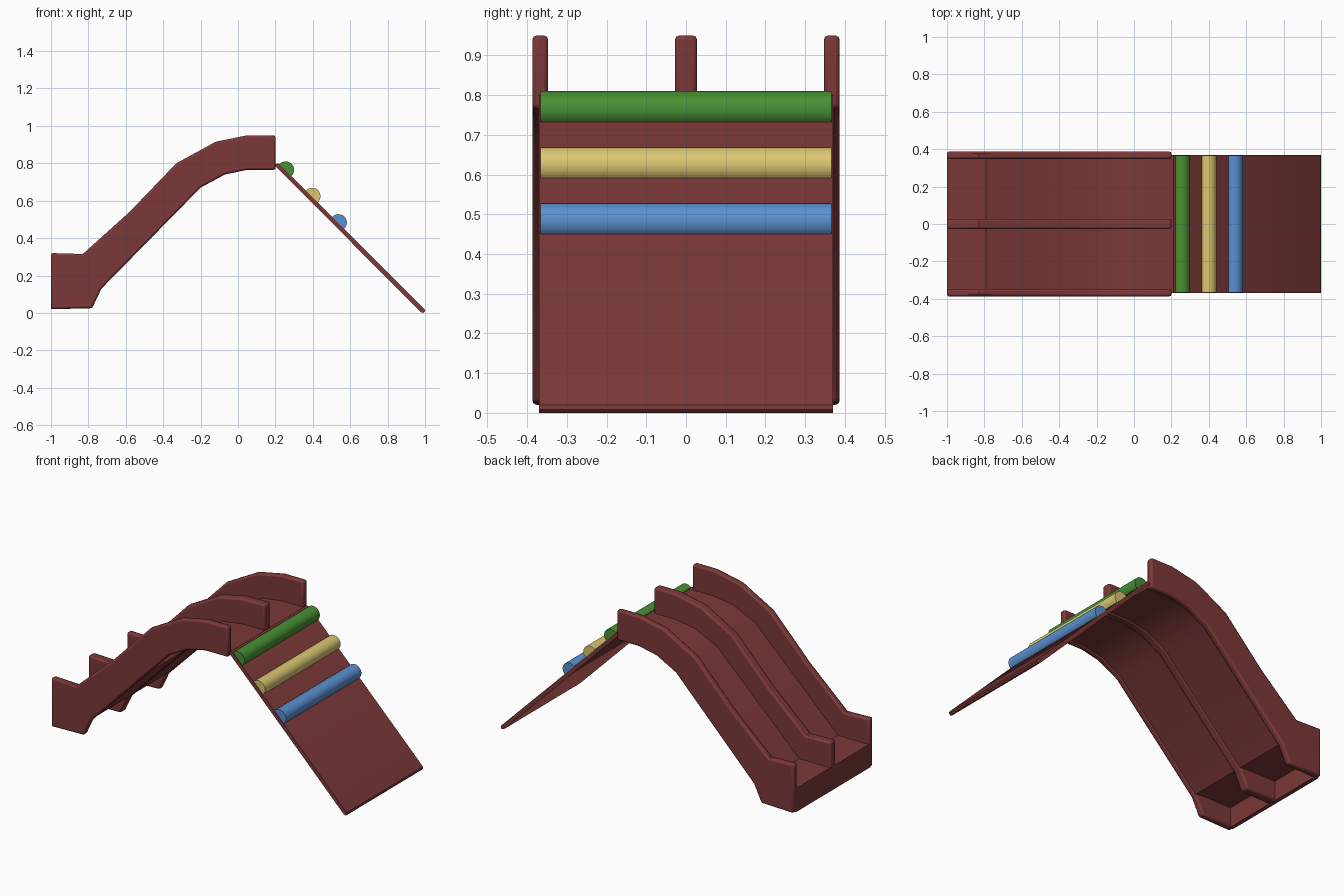
import bpy, bmesh, math

if "Cube" in bpy.data.objects:
    bpy.data.objects.remove(bpy.data.objects["Cube"])


def material(name, rgb):
    m = bpy.data.materials.new(name)
    m.diffuse_color = (*rgb, 1)
    m.use_nodes = True
    m.node_tree.nodes["Principled BSDF"].inputs["Base Color"].default_value = m.diffuse_color
    return m


maroon = material("maroon", (0.2, 0.04, 0.04))
green = material("green", (0.065, 0.28, 0.035))
yellow = material("yellow", (0.70, 0.57, 0.17))
blue = material("blue", (0.10, 0.28, 0.62))


def extrude_profile(name, pts, y0, y1, mat, bevel=0.0):
    """Solid made from an (x, z) outline, running from y0 to y1."""
    bm = bmesh.new()
    face = bm.faces.new([bm.verts.new((x, y0, z)) for x, z in pts])
    new = bmesh.ops.extrude_face_region(bm, geom=[face])["geom"]
    verts = [g for g in new if isinstance(g, bmesh.types.BMVert)]
    bmesh.ops.translate(bm, verts=verts, vec=(0, y1 - y0, 0))
    bmesh.ops.recalc_face_normals(bm, faces=bm.faces)
    me = bpy.data.meshes.new(name)
    bm.to_mesh(me)
    bm.free()
    me.materials.append(mat)
    ob = bpy.data.objects.new(name, me)
    bpy.context.collection.objects.link(ob)
    if bevel:
        mod = ob.modifiers.new("soft_edges", "BEVEL")
        mod.width = bevel
        mod.segments = 2
        mod.limit_method = "ANGLE"
        mod.angle_limit = math.radians(50)
    bpy.ops.object.select_all(action="DESELECT")
    ob.select_set(True)
    bpy.context.view_layer.objects.active = ob
    bpy.ops.object.shade_smooth_by_angle(angle=math.radians(30))
    return ob


# Two side walls and the lane divider
under = [(0.2, 0.765), (0.05, 0.765), (-0.07, 0.74), (-0.2, 0.67), (-0.73, 0.13)]
wall = [(-1, 0.02), (-1, 0.32), (-0.83, 0.315), (-0.58, 0.54), (-0.33, 0.80),
        (-0.12, 0.915), (0.05, 0.95), (0.2, 0.95)] + under + [(-0.78, 0.025)]
for name, y0, y1 in (("front_wall", -0.387, -0.347), ("lane_divider", -0.028, 0.028),
                     ("back_wall", 0.347, 0.387)):
    extrude_profile(name, wall, y0, y1, maroon, 0.011)

# Sliding surface with landing and its turned-down end panel
deck = [(-1, 0.02), (-1, 0.165), (-0.79, 0.165), (-0.23, 0.705), (-0.08, 0.775),
        (0.05, 0.795), (0.2, 0.795)]
deck += [(x, z + 0.005) for x, z in under]
deck += [(-0.77, 0.14), (-0.975, 0.14), (-0.975, 0.02)]
extrude_profile("slide_deck", deck, -0.36, 0.36, maroon)

# Climbing ramp
ramp = [(0.2, 0.785), (0.2, 0.795), (0.21, 0.8), (0.222, 0.796), (0.998, 0.02),
        (1.0, 0.008), (0.992, 0.0), (0.978, 0.004)]
extrude_profile("climbing_ramp", ramp, -0.37, 0.37, maroon)

# Round climbing bars
for name, x, z, mat in (("top_bar", 0.255, 0.765, green), ("middle_bar", 0.396, 0.624, yellow),
                        ("lower_bar", 0.537, 0.483, blue)):
    # half-round, flat side just below the ramp surface
    ring = [(x + 0.045 * math.cos(a), z + 0.045 * math.sin(a))
            for a in (math.radians(-45 + 180 * i / 16) for i in range(17))]
    ring += [(ring[-1][0] - 0.004, ring[-1][1] - 0.004), (ring[0][0] - 0.004, ring[0][1] - 0.004)]
    extrude_profile(name, ring, -0.366, 0.366, mat)
